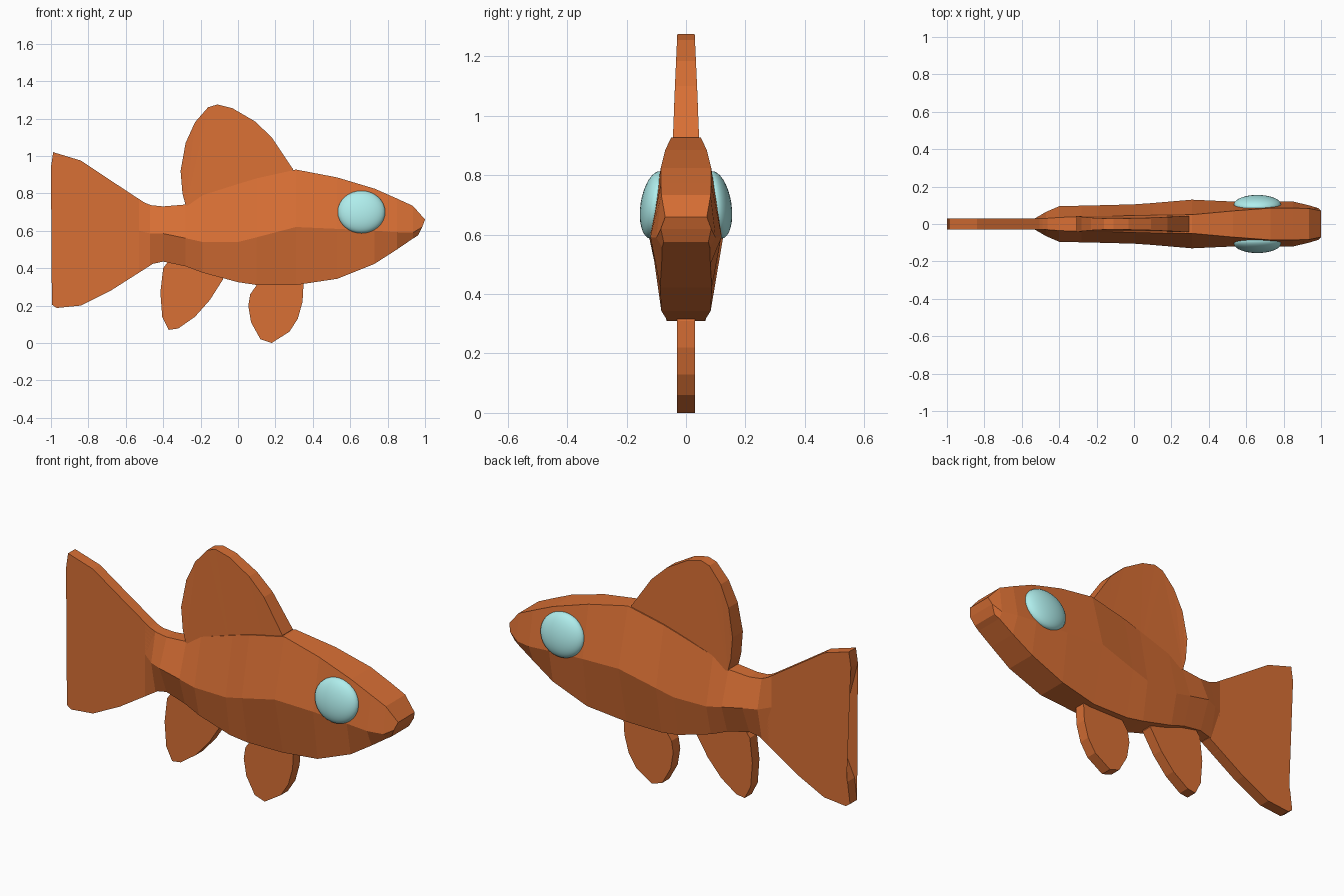
import bpy, bmesh, math

if "Cube" in bpy.data.objects:
    bpy.data.objects.remove(bpy.data.objects["Cube"])

def material(name, color):
    m = bpy.data.materials.new(name)
    m.diffuse_color = (*color, 1)
    m.use_nodes = True
    m.node_tree.nodes["Principled BSDF"].inputs["Base Color"].default_value = m.diffuse_color
    return m

ORANGE = material("orange", (0.69, 0.16, 0.035))
PALE = material("pale_blue", (0.43, 0.85, 0.84))

def finish(bm, name, mat):
    bmesh.ops.recalc_face_normals(bm, faces=bm.faces)
    me = bpy.data.meshes.new(name)
    bm.to_mesh(me)
    bm.free()
    me.materials.append(mat)
    ob = bpy.data.objects.new(name, me)
    bpy.context.collection.objects.link(ob)
    return ob

# Flat fin: an x-z outline given thickness, half thickness depends on height
def fin(name, outline, half=lambda z: 0.03):
    bm = bmesh.new()
    a = [bm.verts.new((x, -half(z), z)) for x, z in outline]
    b = [bm.verts.new((x, half(z), z)) for x, z in outline]
    bm.faces.new(a)
    bm.faces.new(b[::-1])
    for i in range(len(a)):
        j = (i + 1) % len(a)
        bm.faces.new((a[i], b[i], b[j], a[j]))
    bmesh.ops.triangulate(bm, faces=[f for f in bm.faces if len(f.verts) > 4])
    return finish(bm, name, ORANGE)

# Body: hexagonal sections (x, top z, half width, ridge z, half width, bottom z, half width)
SECTIONS = [
    (-.53, .765, .03, .60, .03, .375, .03),
    (-.47, .737, .03, .585, .065, .42, .03),
    (-.40, .73, .035, .585, .095, .435, .035),
    (-.28, .74, .04, .56, .098, .41, .05),
    (-.19, .79, .042, .54, .10, .376, .06),
    (0, .85, .045, .54, .105, .325, .07),
    (.10, .88, .047, .565, .112, .31, .065),
    (.31, .927, .05, .62, .13, .31, .062),
    (.53, .885, .07, .61, .12, .343, .083),
    (.73, .825, .085, .60, .12, .423, .087),
    (.85, .772, .085, .592, .12, .50, .082),
    (.935, .733, .083, .59, .10, .558, .08),
]
rings = []
for x, tz, tw, rz, rw, bz, bw in SECTIONS:
    rings.append([(x, tw, tz), (x, rw, rz), (x, bw, bz)])
rings.append([(1, .07, .66), (.985, .085, .62), (.963, .075, .575)])  # nose

bm = bmesh.new()
loops = []
for half in rings:
    full = half + [(x, -y, z) for x, y, z in reversed(half)]
    loops.append([bm.verts.new(p) for p in full])
for p, q in zip(loops, loops[1:]):
    for i in range(6):
        j = (i + 1) % 6
        bm.faces.new((p[i], p[j], q[j], q[i]))
bm.faces.new(loops[0])
n = loops[-1]
bm.faces.new((n[0], n[1], n[4], n[5]))
bm.faces.new((n[1], n[2], n[3], n[4]))
finish(bm, "body", ORANGE)

# Fins
fin("tail_fin", [(-.46, .42), (-.68, .28), (-.84, .20), (-.97, .187), (-.995, .205),
                 (-.98, .32), (-.875, .55), (-.955, .77), (-1, .94), (-.988, 1.02),
                 (-.84, .975), (-.69, .875), (-.5, .75), (-.46, .735)])
fin("dorsal_fin", [(-.28, .735), (-.297, .80), (-.307, .92), (-.28, 1.07), (-.23, 1.18),
                   (-.16, 1.26), (-.11, 1.275), (-.03, 1.255), (.09, 1.185), (.18, 1.1),
                   (.295, .928), (.2, .8), (0, .7)],
    lambda z: .044 if z < .95 else .044 - (z - .95) * .045)
fin("rear_belly_fin", [(-.33, .5), (-.37, .44), (-.40, .40), (-.415, .27), (-.405, .14),
                       (-.37, .07), (-.32, .077), (-.23, .14), (-.15, .23), (-.08, .34),
                       (-.1, .42)])
fin("front_belly_fin", [(.12, .4), (.1, .31), (.065, .26), (.055, .2), (.07, .11),
                        (.12, .02), (.18, 0), (.275, .06), (.32, .13), (.345, .22),
                        (.35, .31), (.33, .4)])

# Eyes: flattened spheres leaning with the flanks
for name, s in (("right_eye", -1), ("left_eye", 1)):
    bpy.ops.mesh.primitive_uv_sphere_add(segments=32, ring_count=16,
                                         location=(.66, s * .103, .70),
                                         rotation=(s * math.radians(9), 0, 0))
    eye = bpy.context.object
    eye.name = name
    eye.scale = (.127, .05, .115)
    eye.data.materials.append(PALE)
    bpy.ops.object.shade_smooth()
